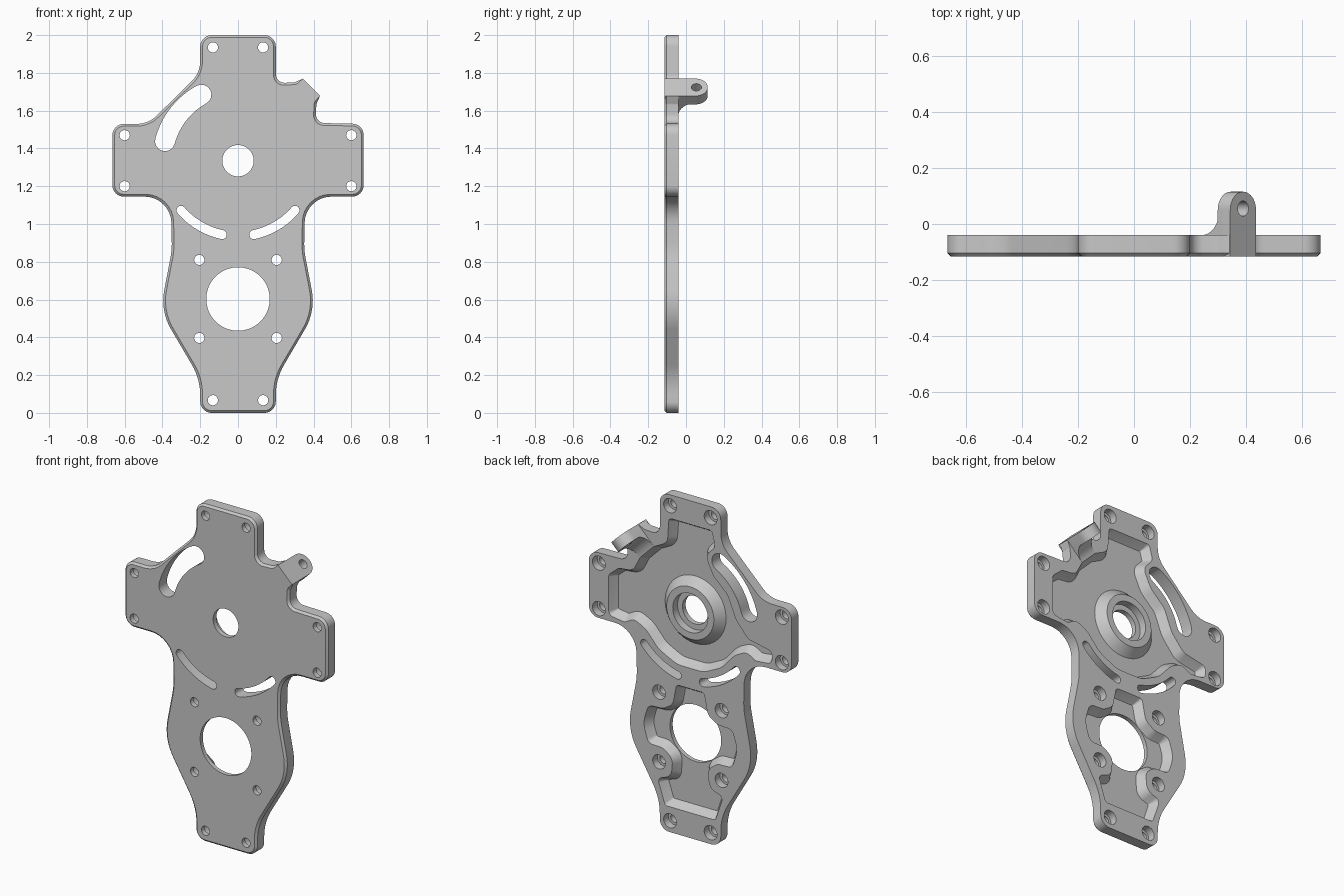
import bpy, bmesh, math
from mathutils import Vector

cube = bpy.data.objects.get("Cube")
if cube:
    bpy.data.objects.remove(cube, do_unlink=True)

FRONT, FLOOR, BACK = -0.115, -0.09, -0.04
HUB = (0, 1.335)
BORE = (0, 0.603)

metal = bpy.data.materials.new("grey_metal")
metal.use_nodes = True
grey = (0.58, 0.58, 0.58, 1)
metal.diffuse_color = grey
metal.node_tree.nodes["Principled BSDF"].inputs["Base Color"].default_value = grey


def polar(radius, degrees, centre=HUB):
    a = math.radians(degrees)
    return centre[0] + radius * math.cos(a), centre[1] + radius * math.sin(a)


def circle(centre, radius, n=40):
    return [polar(radius, 360 * i / n, centre) for i in range(n)]


def arc_slot(radius, half, start, end, n=16):
    """Curved slot around the hub with round ends."""
    sweep = [start + (end - start) * i / n for i in range(n + 1)]
    pts = [polar(radius + half, a) for a in sweep]
    pts += [polar(half, end + 180 * i / 8, polar(radius, end)) for i in range(1, 8)]
    pts += [polar(radius - half, a) for a in reversed(sweep)]
    pts += [polar(half, start + 180 + 180 * i / 8, polar(radius, start)) for i in range(1, 8)]
    return pts


def rounded(corners, inset=0.0, steps=8):
    """Polygon of (x, z, corner radius), filleted, optionally shrunk."""
    n = len(corners)
    area = sum(corners[i - 1][0] * corners[i][1] - corners[i][0] * corners[i - 1][1] for i in range(n))
    side = 1 if area > 0 else -1
    pts = [Vector((c[0], c[1], 0)) for c in corners]
    moved, radii = [], []
    for i, p in enumerate(pts):
        d1 = (p - pts[i - 1]).normalized()
        d2 = (pts[(i + 1) % n] - p).normalized()
        n1, n2 = (Vector((-d.y, d.x, 0)) * side for d in (d1, d2))
        moved.append(p + (n1 + n2) / (1 + n1.dot(n2)) * inset)
        convex = d1.cross(d2).z * side > 0
        radii.append(max(corners[i][2] + (-inset if convex else inset), 0.008))
    out = []
    for i, p in enumerate(moved):
        a, b = moved[i - 1] - p, moved[(i + 1) % n] - p
        half = a.angle(b) / 2
        reach = min(radii[i] / math.tan(half), 0.49 * a.length, 0.49 * b.length)
        r = reach * math.tan(half)
        a.normalize()
        b.normalize()
        c = p + (a + b).normalized() * r / math.sin(half)
        u, v = (p + a * reach - c).normalized(), (p + b * reach - c).normalized()
        out += [tuple((c + u.slerp(v, k / steps) * r)[:2]) for k in range(steps + 1)]
    return out


def loft(name, sections, place=lambda x, z, y: (x, y, z)):
    """Solid through matching loops, each given with its depth."""
    bm = bmesh.new()
    rings = [[bm.verts.new(place(x, z, y)) for x, z in loop] for loop, y in sections]
    bm.faces.new(rings[0])
    bm.faces.new(rings[-1])
    n = len(rings[0])
    for r, s in zip(rings, rings[1:]):
        for i in range(n):
            j = (i + 1) % n
            bm.faces.new((r[i], r[j], s[j], s[i]))
    bmesh.ops.recalc_face_normals(bm, faces=bm.faces)
    mesh = bpy.data.meshes.new(name)
    bm.to_mesh(mesh)
    bm.free()
    mesh.materials.append(metal)
    ob = bpy.data.objects.new(name, mesh)
    bpy.context.collection.objects.link(ob)
    return ob


def activate(ob):
    bpy.ops.object.select_all(action='DESELECT')
    ob.select_set(True)
    bpy.context.view_layer.objects.active = ob


def combine(target, tool, operation='DIFFERENCE'):
    mod = target.modifiers.new("cut", 'BOOLEAN')
    mod.operation, mod.solver, mod.object = operation, 'EXACT', tool
    activate(target)
    bpy.ops.object.modifier_apply(modifier=mod.name)
    bpy.data.objects.remove(tool, do_unlink=True)


def drill(target, loop, y0=-0.2, y1=0.0):
    combine(target, loft("cutter", [(loop, y0), (loop, y1)]))


def mirrored(half):
    return half + [(-x, z, r) for x, z, r in reversed(half)]


# Plate outline: lower flank shared by both sides, shoulders differ
flank = [(.665, 1.53, .06), (.665, 1.145, .06), (.355, 1.145, .23), (.35, .86, .4),
         (.412, .54, .3), (.2, .18, .35), (.2, 0, .06)]
lug_shoulder = [(.2, 2, .06), (.2, 1.745, .1), (.3, 1.75, .02), (.342, 1.769, .005),
                (.434, 1.677, .005), (.415, 1.635, .02), (.41, 1.535, .1)]
slot_shoulder = [(-.475, 1.53, .15), (-.2, 1.8, .15), (-.2, 2, .06)]
outline = lug_shoulder + flank + [(-x, z, r) for x, z, r in reversed(flank)] + slot_shoulder
plate = loft("plate", [(rounded(outline, .012), FRONT), (rounded(outline), FRONT + .012),
                       (rounded(outline), BACK)])

# Large rear pocket around the hub
upper = [(.14, 1.86, .02), (.15, 1.71, .06), (.24, 1.665, .05), (.33, 1.575, .05),
         (.375, 1.485, .06), (.47, 1.475, .04), (.535, 1.42, .03), (.535, 1.18, .03),
         (.43, 1.165, .04), (.37, 1.2, .05)]
upper += [(*polar(.34, a), .15) for a in (-30, -52, -75, -105, -128, -150)]
upper += [(-.37, 1.2, .05), (-.43, 1.165, .04), (-.535, 1.175, .03), (-.535, 1.25, .03),
          (-.38, 1.28, .06)]
upper += [(*polar(.3, a), .12) for a in (172, 145, 120)]
upper += [(-.1, 1.70, .05), (-.165, 1.77, .04), (-.14, 1.86, .02)]

# Lower rear pocket, weaving around four bolt bosses
lower = mirrored([(.09, .885, .02), (.115, .76, .06), (.18, .72, .06), (.275, .715, .04),
                  (.31, .603, .15), (.275, .49, .04), (.18, .487, .06), (.115, .44, .06),
                  (.125, .33, .06), (.215, .30, .03), (.165, .15, .02)])

for shape in (upper, lower):
    walls = [(rounded(shape, .03), FLOOR), (rounded(shape, .024), FLOOR + .008),
             (rounded(shape), BACK), (rounded(shape), 0)]
    combine(plate, loft("pocket_cutter", walls))

# Conical hub with stepped bore
hub = loft("hub", [(circle(HUB, .2, 64), FLOOR - .01), (circle(HUB, .2, 64), FLOOR),
                   (circle(HUB, .155, 64), BACK)])
combine(plate, hub, 'UNION')
drill(plate, circle(HUB, .083, 64))
drill(plate, circle(HUB, .115, 64), FLOOR + .005)
drill(plate, circle(BORE, .168, 64))

# Curved slots
drill(plate, arc_slot(.4, .053, 119, 165))
drill(plate, arc_slot(.4, .024, 221, 258))
drill(plate, arc_slot(.4, .024, 282, 319))

# Counterbored bolt holes
for x, z in ((.133, 1.935), (.6, 1.47), (.6, 1.2), (.205, .81), (.205, .397), (.133, .067)):
    for s in (-1, 1):
        drill(plate, circle((s * x, z), .027, 24))
        drill(plate, circle((s * x, z), .042, 24), FLOOR + .005)


# Lug frame: t runs along the edge, d away from the hub at 45 degrees
def lug_place(t, y, d):
    k = math.sqrt(0.5)
    return HUB[0] + k * (d + t), y, HUB[1] + k * (d - t)


def fillet_place(d, y, t):
    return lug_place(t, y, d)


tab = [(.065, FRONT), *[polar(.065, 180 * i / 20, (0, .05)) for i in range(21)], (-.065, FRONT)]
lug = loft("lug", [(tab, .487), (tab, .55)], lug_place)
curve = [polar(.09, 90 * i / 12, (.405, .05)) for i in range(-12, 1)]
web = [(.51, BACK - .03), (.51, .05)] + curve[::-1] + [(.405, BACK - .03)]
combine(lug, loft("lug_web", [(web, -.065), (web, .065)], fillet_place), 'UNION')
pin = circle((0, .055), .027, 24)
combine(lug, loft("pin_cutter", [(pin, .3), (pin, .7)], lug_place))

for ob in (plate, lug):
    activate(ob)
    bpy.ops.object.shade_smooth_by_angle(angle=math.radians(30))
